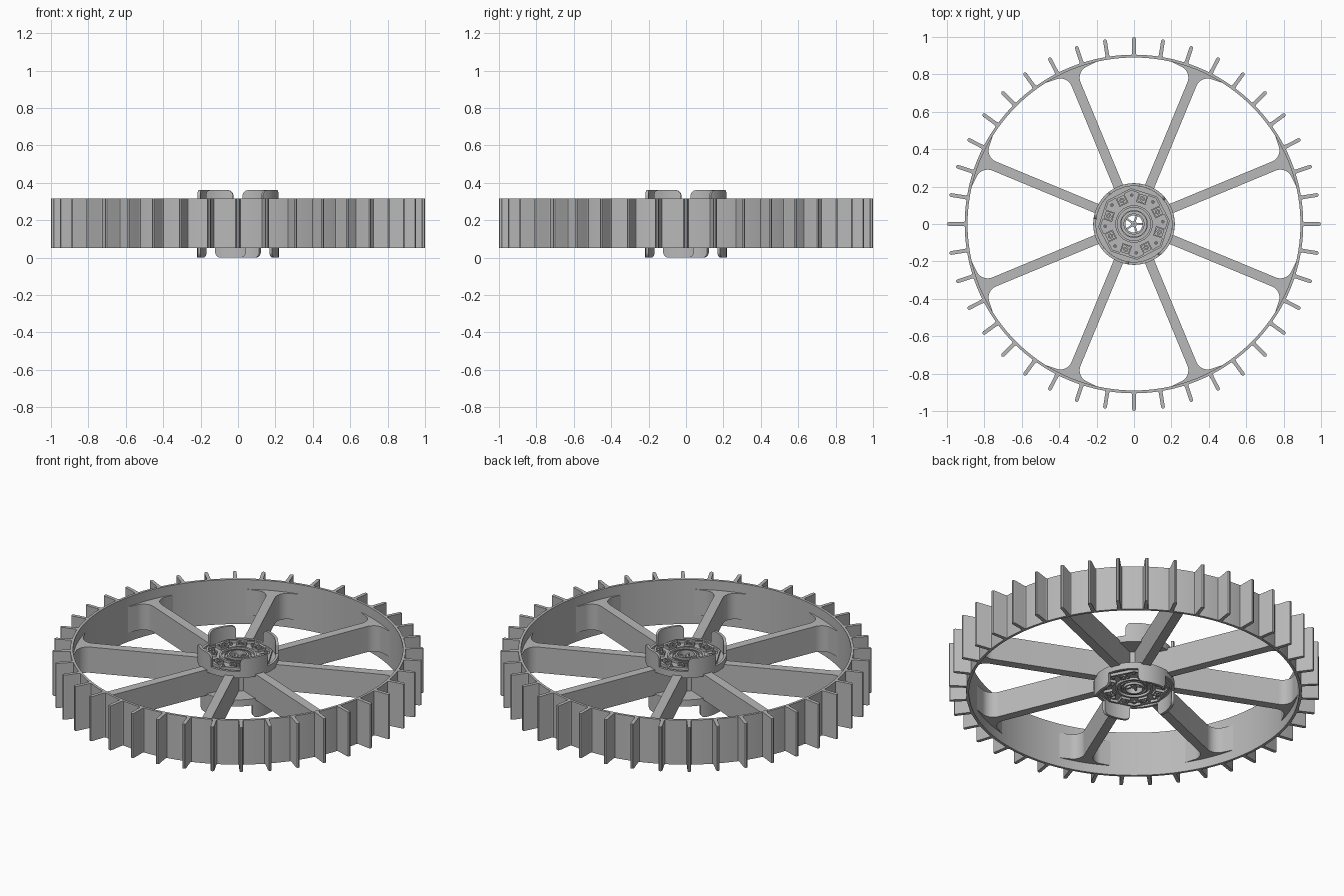
import bpy, math
from math import sin, cos, pi, radians
from mathutils import Matrix

cube = bpy.data.objects.get("Cube")
if cube:
    bpy.data.objects.remove(cube)

Z0, Z1 = 0.05, 0.315          # rim band height
SPOKE_Z = (0.105, 0.258)      # spokes are narrower than the rim
RIM_IN, RIM_OUT, SPOKE_HALF = 0.89, 0.905, 0.026

grey = bpy.data.materials.new("plain_grey")
grey.use_nodes = True
grey.diffuse_color = (0.48, 0.48, 0.48, 1)
bsdf = next(n for n in grey.node_tree.nodes if n.type == 'BSDF_PRINCIPLED')
bsdf.inputs["Base Color"].default_value = grey.diffuse_color


def make(name, verts, faces, turn=0):
    mesh = bpy.data.meshes.new(name)
    mesh.from_pydata(verts, [], faces)
    mesh.transform(Matrix.Rotation(turn, 4, 'Z'))
    mesh.materials.append(grey)
    mesh.shade_smooth()
    mesh.set_sharp_from_angle(angle=radians(30))
    ob = bpy.data.objects.new(name, mesh)
    bpy.context.scene.collection.objects.link(ob)


def prism(name, outline, z0, z1, turn=0):
    """Extrude a counter-clockwise outline upwards."""
    n = len(outline)
    verts = [(x, y, z) for z in (z0, z1) for x, y in outline]
    faces = [tuple(reversed(range(n))), tuple(range(n, 2 * n))]
    faces += [(i, (i + 1) % n, (i + 1) % n + n, i + n) for i in range(n)]
    make(name, verts, faces, turn)


def ring(name, r0, r1, z0, z1, sides=64, turn=0, at=(0, 0)):
    """Closed tube with a square section."""
    section = [(r0, z0), (r1, z0), (r1, z1), (r0, z1)]
    verts = [(at[0] + r * cos(2 * pi * i / sides + turn),
              at[1] + r * sin(2 * pi * i / sides + turn), z)
             for i in range(sides) for r, z in section]
    faces = []
    for i in range(sides):
        j = (i + 1) % sides
        for k in range(4):
            m = (k + 1) % 4
            faces.append((4 * i + k, 4 * j + k, 4 * j + m, 4 * i + m))
    make(name, verts, faces)


def tab(name, start, end, base, tip, r0=0.203, r1=0.218, corner=0.03):
    """Curved wall whose two free corners are rounded."""
    steps = 40
    centre, half = (start + end) / 2, (end - start) / 2
    verts, faces = [], []
    for i in range(steps + 1):
        t = -cos(pi * i / steps) * half
        a = centre + t
        d = max(0, corner - (half - abs(t)) * r1)
        drop = corner - math.sqrt(max(0, corner ** 2 - d * d))
        z = tip - math.copysign(drop, tip - base)
        for r, h in ((r0, base), (r1, base), (r1, z), (r0, z)):
            verts.append((r * cos(a), r * sin(a), h))
    for i in range(steps):
        for k in range(4):
            m = (k + 1) % 4
            faces.append((4 * i + k, 4 * i + 4 + k, 4 * i + 4 + m, 4 * i + m))
    faces += [(0, 1, 2, 3), tuple(4 * steps + k for k in (3, 2, 1, 0))]
    if tip < base:
        faces = [f[::-1] for f in faces]
    make(name, verts, faces)


# Rim band
ring("rim", RIM_IN, RIM_OUT, Z0, Z1, 160)

# Paddles: even thickness, rounded tip, tiny fillet at the root
half_paddle = [(0.9, 0.016), (0.909, 0.012), (0.914, 0.01),
               (0.99, 0.01), (0.997, 0.007)]
paddle = [(x, -y) for x, y in half_paddle] + [(1.0, 0)] + half_paddle[::-1]
for i in range(40):
    prism(f"paddle_{i + 1}", paddle, Z0, Z1, 2 * pi * i / 40)

# Spokes: straight bars with round fillets into a flat pad inside the rim
fillet, pad = 0.065, 0.874
side = [(0.06, SPOKE_HALF)]
for i in range(11):
    a = -pi / 2 + pi / 2 * i / 10
    side.append((pad - fillet + fillet * cos(a),
                 SPOKE_HALF + fillet + fillet * sin(a)))
side += [(0.896 * cos(a), 0.896 * sin(a)) for a in (0.19, 0.13, 0.065)]
spoke = [(x, -y) for x, y in side] + [(0.896, 0)] + side[::-1]
for i in range(8):
    prism(f"spoke_{i + 1}", spoke, *SPOKE_Z, radians(22.5 + 45 * i))

# Hub core and its two flanges
ring("hub_core", 0.046, 0.1, 0.1, 0.262)
for label, face, s in (("top", 0.272, 1), ("bottom", 0.088, -1)):
    def layer(name, r0, r1, low, high, sides=64, turn=0, at=(0, 0)):
        z = sorted((face + s * low, face + s * high))
        ring(f"{label}_{name}", r0, r1, *z, sides, turn, at)

    layer("flange", 0.046, 0.212, -0.025, 0)
    layer("flange_edge", 0.203, 0.218, -0.027, 0.012)
    layer("octagon_frame", 0.18, 0.192, -0.004, 0.016, 8, radians(5))
    layer("bearing_ring", 0.088, 0.1, -0.004, 0.014)
    layer("inner_step", 0.068, 0.074, -0.004, 0.01)
    layer("inner_ring", 0.046, 0.056, -0.004, 0.016)
    layer("axle_cap", 0.004, 0.016, -0.03, 0.003, 24)

    # Cross bars over the centre hole
    for i in range(5):
        z = sorted((face - s * 0.03, face))
        prism(f"{label}_axle_bar_{i + 1}", [(0.012, -0.005), (0.05, -0.005),
              (0.05, 0.005), (0.012, 0.005)], *z, 2 * pi * i / 5)

    # Bolts in square seats, with small rivets between them
    for i in range(8):
        a = radians(27 + 45 * i)
        at = (0.142 * cos(a), 0.142 * sin(a))
        layer(f"bolt_seat_{i + 1}", 0.027, 0.037, -0.004, 0.016, 4, a + pi / 4, at)
        layer(f"bolt_{i + 1}", 0.006, 0.015, -0.004, 0.018, 6, a, at)
        b = a + radians(22.5)
        layer(f"rivet_{i + 1}", 0.003, 0.009, -0.004, 0.012, 12, 0,
              (0.155 * cos(b), 0.155 * sin(b)))

# Curved guard tabs rising from both flanges
for i in range(4):
    q = 90 * i
    tab(f"top_tab_{i + 1}", radians(q + 38), radians(q + 83), 0.25, 0.36)
    tab(f"bottom_tab_{i + 1}", radians(q - 34), radians(q + 11), 0.11, 0.0)
